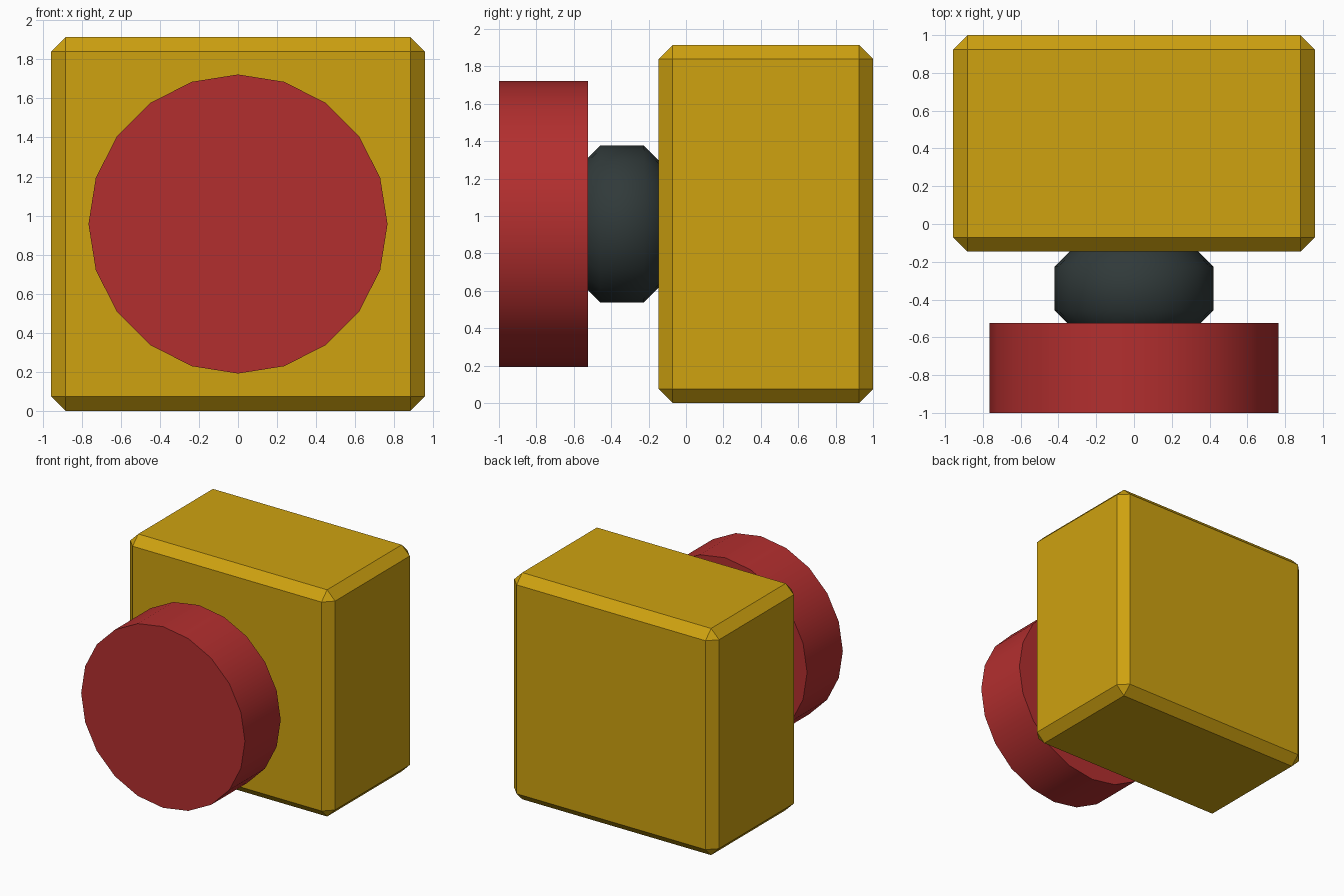
import bpy, bmesh, math

if "Cube" in bpy.data.objects:
    bpy.data.objects.remove(bpy.data.objects["Cube"], do_unlink=True)

CENTRE_Z = 0.957


def material(name, rgb):
    mat = bpy.data.materials.new(name)
    mat.use_nodes = True
    colour = (*rgb, 1)
    mat.diffuse_color = colour
    mat.node_tree.nodes["Principled BSDF"].inputs["Base Color"].default_value = colour
    return mat


def add_object(name, bm, mat, smooth_angle=None):
    bmesh.ops.recalc_face_normals(bm, faces=bm.faces)
    mesh = bpy.data.meshes.new(name)
    bm.to_mesh(mesh)
    bm.free()
    mesh.materials.append(mat)
    obj = bpy.data.objects.new(name, mesh)
    bpy.context.collection.objects.link(obj)
    if smooth_angle:
        bpy.ops.object.select_all(action="DESELECT")
        obj.select_set(True)
        bpy.context.view_layer.objects.active = obj
        bpy.ops.object.shade_smooth_by_angle(angle=math.radians(smooth_angle))
    return obj


def turned(name, profile, sides, mat, smooth_angle):
    """Solid of revolution about the y axis from (radius, y) points."""
    bm = bmesh.new()
    rings = []
    for radius, y in profile:
        angles = [math.tau * i / sides for i in range(sides)]
        rings.append([bm.verts.new((radius * math.sin(a), y, CENTRE_Z + radius * math.cos(a)))
                      for a in angles])
    for a, b in zip(rings, rings[1:]):
        for i in range(sides):
            j = (i + 1) % sides
            bm.faces.new((a[i], a[j], b[j], b[i]))
    bm.faces.new(rings[0])
    bm.faces.new(rings[-1])
    return add_object(name, bm, mat, smooth_angle)


gold = material("gold", (0.62, 0.36, 0.005))
red = material("red", (0.45, 0.028, 0.028))
charcoal = material("charcoal", (0.03, 0.042, 0.042))

# Chamfered block at the back
bm = bmesh.new()
bmesh.ops.create_cube(bm, size=1)
for v in bm.verts:
    v.co = (v.co.x * 1.914, 0.427 + v.co.y * 1.146, CENTRE_Z + v.co.z * 1.914)
bmesh.ops.bevel(bm, geom=bm.edges[:], offset=0.075, segments=1,
                affect="EDGES", profile=0.5)
add_object("block", bm, gold)

# Rounded collar between block and disc
turned("collar", [(0.25, -0.625), (0.42, -0.458), (0.42, -0.225), (0.25, -0.058)],
       20, charcoal, 60)

# Thick front disc
turned("front_disc", [(0.765, -1.0), (0.765, -0.523)], 20, red, 30)
